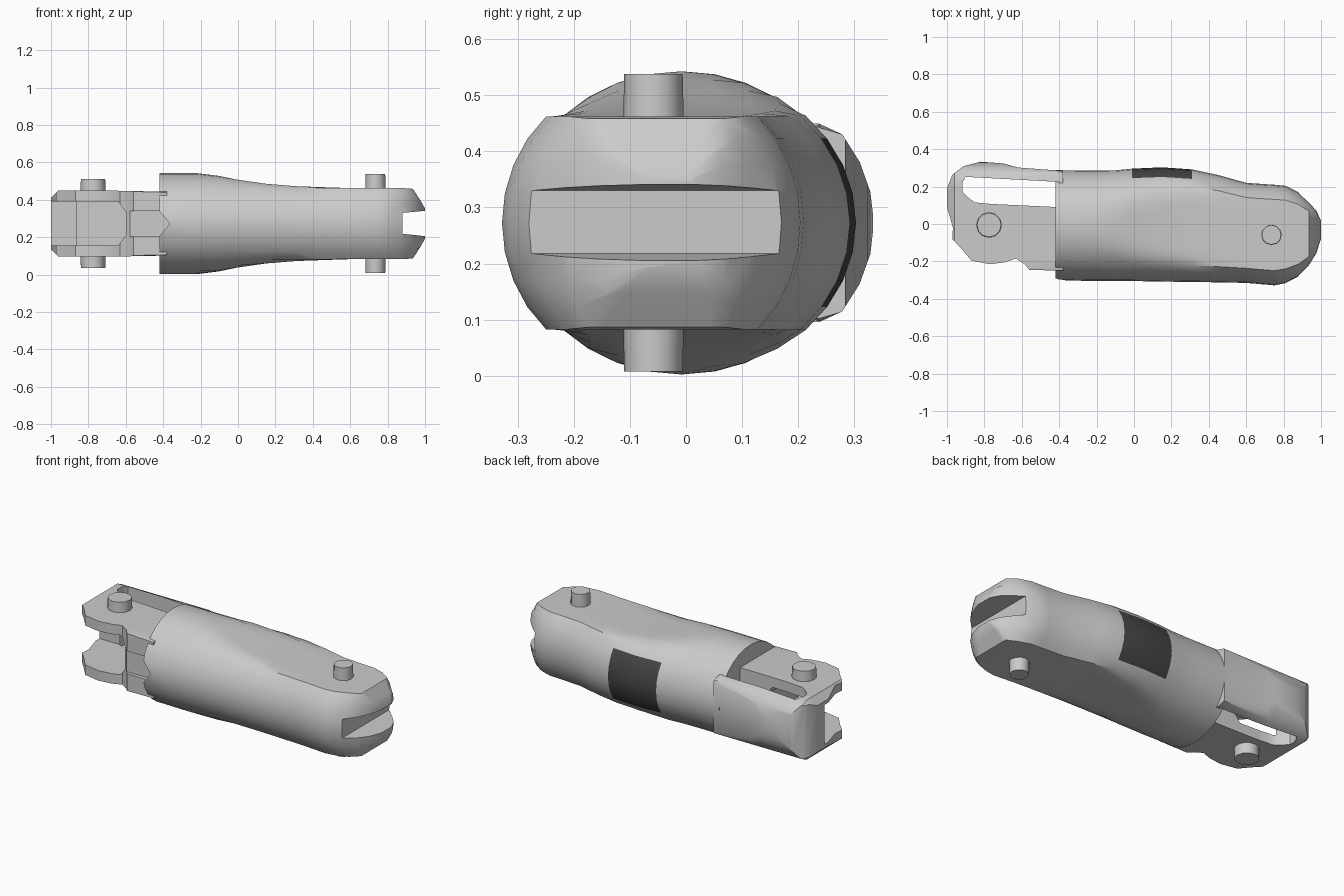
import bpy, bmesh
from math import sin, cos, tau

if "Cube" in bpy.data.objects:
    bpy.data.objects.remove(bpy.data.objects["Cube"])

ZC = 0.2725  # centre height of the whole limb


def make_object(name, bm):
    bmesh.ops.recalc_face_normals(bm, faces=bm.faces)
    mesh = bpy.data.meshes.new(name)
    bm.to_mesh(mesh)
    bm.free()
    obj = bpy.data.objects.new(name, mesh)
    bpy.context.collection.objects.link(obj)
    return obj


def loft(name, rings, rz, seg=32):
    """Rings (x, y_front, y_back, half_height): ellipses flattened at half_height."""
    bm = bmesh.new()
    prev = None
    for x, y0, y1, h in rings:
        ring = []
        for i in range(seg):
            a = tau * (i + 0.0) / seg
            y = (y0 + y1) / 2 + (y1 - y0) / 2 * cos(a)
            z = max(-h, min(h, rz * sin(a)))
            ring.append(bm.verts.new((x, y, ZC + z)))
        if prev:
            for i in range(seg):
                j = (i + 1) % seg
                bm.faces.new((prev[i], prev[j], ring[j], ring[i]))
        else:
            bm.faces.new(ring)
        prev = ring
    bm.faces.new(prev)
    return make_object(name, bm)


def prism(name, pts, lo, hi, axis):
    """Extrude a profile along y (points are x,z) or z (points are x,y)."""
    bm = bmesh.new()
    put = (lambda u, v, t: (u, t, v)) if axis == 'Y' else (lambda u, v, t: (u, v, t))
    a = [bm.verts.new(put(u, v, lo)) for u, v in pts]
    b = [bm.verts.new(put(u, v, hi)) for u, v in pts]
    bm.faces.new(a)
    bm.faces.new(b)
    for i in range(len(pts)):
        j = (i + 1) % len(pts)
        bm.faces.new((a[i], a[j], b[j], b[i]))
    return make_object(name, bm)


def select(obj):
    bpy.ops.object.select_all(action='DESELECT')
    obj.select_set(True)
    bpy.context.view_layer.objects.active = obj


def boolean(obj, cutter, op='DIFFERENCE'):
    select(obj)
    mod = obj.modifiers.new("cut", 'BOOLEAN')
    mod.operation, mod.solver, mod.object = op, 'EXACT', cutter
    bpy.ops.object.modifier_apply(modifier=mod.name)
    bpy.data.objects.remove(cutter)


def smooth(obj, angle=0.6):
    select(obj)
    bpy.ops.object.shade_smooth_by_angle(angle=angle)


def front_notch():
    return prism("notch_cutter", [(-0.62, 0.205), (-0.42, 0.205), (-0.365, ZC),
                                  (-0.42, 0.34), (-0.62, 0.34)], -0.5, -0.225, 'Y')


# Main sleeve: round at the joint end, flattened and rounded at the tip
sleeve = loft("sleeve", [
    (-0.42, -0.300, 0.288, 0.270), (-0.22, -0.305, 0.285, 0.270),
    (-0.10, -0.305, 0.287, 0.255), (-0.01, -0.305, 0.296, 0.236),
    (0.15, -0.308, 0.303, 0.213), (0.31, -0.310, 0.292, 0.200),
    (0.45, -0.312, 0.262, 0.195), (0.60, -0.315, 0.220, 0.190),
    (0.75, -0.328, 0.210, 0.190), (0.81, -0.316, 0.204, 0.190),
    (0.88, -0.280, 0.170, 0.190), (0.935, -0.225, 0.120, 0.186),
    (0.975, -0.160, 0.075, 0.125), (1.00, -0.080, 0.020, 0.080)], 0.27)
boolean(sleeve, prism("tip_cutter", [(0.88, 0.218), (1.1, 0.195),
                                     (1.1, 0.350), (0.88, 0.330)], -0.6, 0.6, 'Y'))
boolean(sleeve, front_notch())
smooth(sleeve)

# Dark panel on the back of the sleeve
dark = bpy.data.materials.new("dark_panel")
dark.diffuse_color = (0.06, 0.06, 0.06, 1)
dark.use_nodes = True
dark.node_tree.nodes["Principled BSDF"].inputs["Base Color"].default_value = dark.diffuse_color
sleeve.data.materials.append(None)
sleeve.data.materials.append(dark)
for f in sleeve.data.polygons:
    c = f.center
    if -0.01 < c.x < 0.31 and c.y > 0.2 and abs(c.z - ZC) < 0.15:
        f.material_index = 1

# Joint fork with its back guard, trimmed to a rounded section
fork = prism("joint_fork", [
    (-0.38, -0.25), (-0.56, -0.245), (-0.585, -0.215), (-0.63, -0.185),
    (-0.69, -0.205), (-0.77, -0.215), (-0.87, -0.195), (-0.92, -0.135),
    (-0.972, -0.08), (-0.968, -0.02), (-1.0, 0.09), (-1.0, 0.19),
    (-0.97, 0.265), (-0.91, 0.31), (-0.82, 0.333), (-0.70, 0.324),
    (-0.62, 0.302), (-0.38, 0.284)], -0.1, 0.7, 'Z')
boolean(fork, loft("fork_section", [
    (-1.05, -0.335, 0.335, 0.09), (-0.96, -0.335, 0.335, 0.177),
    (-0.70, -0.335, 0.335, 0.177), (-0.35, -0.335, 0.335, 0.170)], 0.284), 'INTERSECT')
boolean(fork, prism("window_cutter", [
    (-0.40, 0.09), (-0.76, 0.107), (-0.85, 0.115), (-0.885, 0.14), (-0.918, 0.175),
    (-0.918, 0.22), (-0.90, 0.252), (-0.40, 0.225)], -0.2, 0.8, 'Z'))
boolean(fork, prism("slot_cutter", [
    (-1.2, 0.155), (-0.64, 0.155), (-0.60, 0.21), (-0.60, 0.335),
    (-0.64, 0.39), (-1.2, 0.39)], -0.6, 0.125, 'Y'))
boolean(fork, front_notch())
smooth(fork)

# Pin stubs on both faces of each joint, slightly tapered outwards
for name, x, y, r, z_in, z_out in (("fork_pin", -0.775, -0.005, 0.070, 0.12, 0.238),
                                   ("tip_pin", 0.735, -0.058, 0.056, 0.10, 0.265)):
    for side, s in (("upper", 1), ("lower", -1)):
        bm = bmesh.new()
        bmesh.ops.create_cone(bm, cap_ends=True, segments=12, radius1=r * (1 if s > 0 else 0.93),
                              radius2=r * (0.93 if s > 0 else 1), depth=z_out - z_in)
        bmesh.ops.translate(bm, verts=bm.verts, vec=(x, y, ZC + s * (z_in + z_out) / 2))
        smooth(make_object(f"{side}_{name}", bm))
